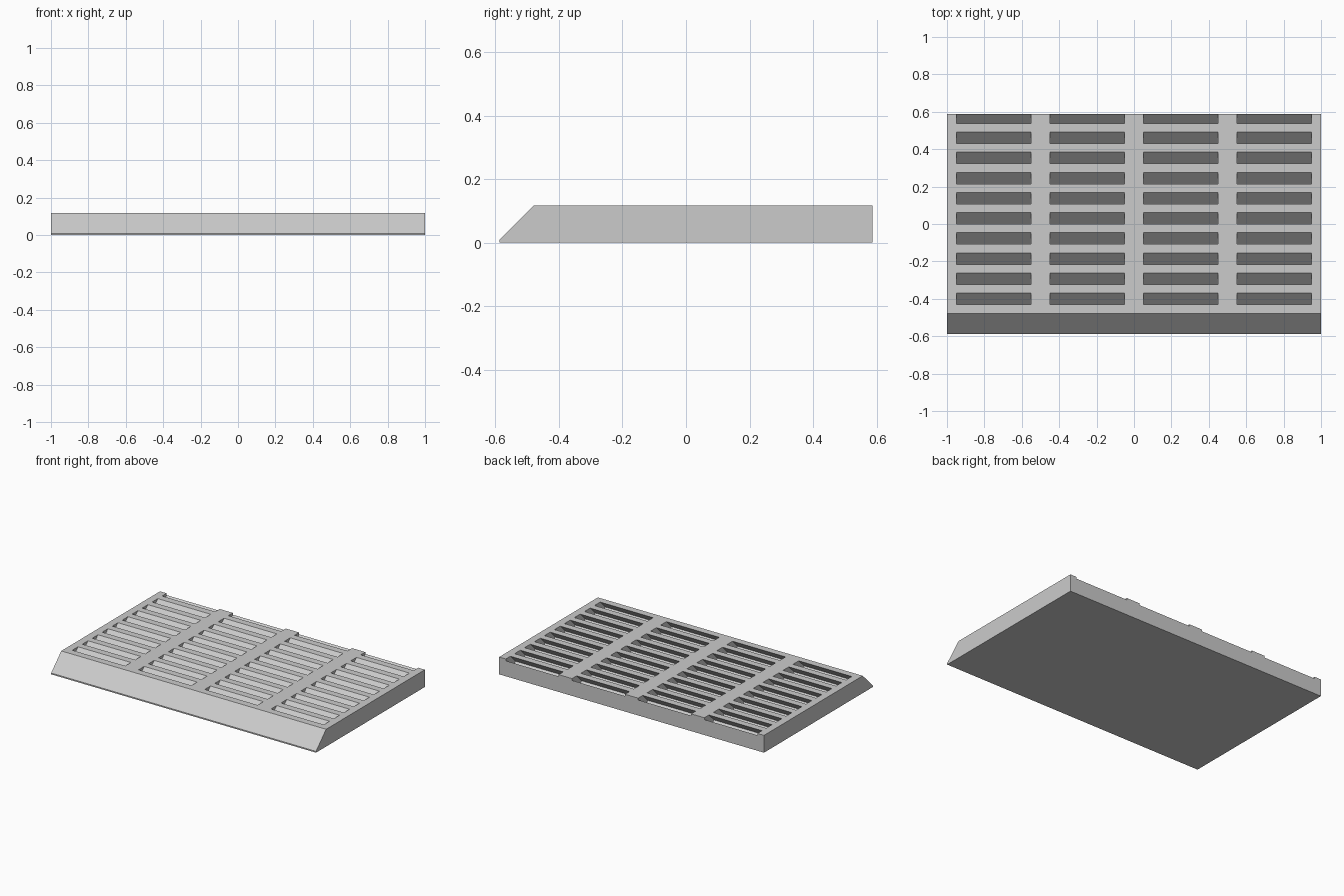
import bpy, bmesh

if "Cube" in bpy.data.objects:
    bpy.data.objects.remove(bpy.data.objects["Cube"])

HALF_Y, TOP, CHAMFER = 0.587, 0.118, 0.109
SLOT_W, DEPTH, PITCH, FIRST = 0.0615, 0.085, 0.1076, -0.369


def extrude_profile(bm, profile, x0, x1):
    """Closed prism from a (y, z) profile, running along x."""
    a = [bm.verts.new((x0, y, z)) for y, z in profile]
    b = [bm.verts.new((x1, y, z)) for y, z in profile]
    bm.faces.new(a)
    bm.faces.new(b[::-1])
    n = len(profile)
    for i in range(n):
        j = (i + 1) % n
        bm.faces.new((a[j], a[i], b[i], b[j]))


def make_object(name, bm):
    bmesh.ops.recalc_face_normals(bm, faces=bm.faces)
    mesh = bpy.data.meshes.new(name)
    bm.to_mesh(mesh)
    bm.free()
    ob = bpy.data.objects.new(name, mesh)
    bpy.context.collection.objects.link(ob)
    return ob


grey = bpy.data.materials.new("light grey")
grey.diffuse_color = (0.6, 0.6, 0.6, 1)
grey.use_nodes = True
grey.node_tree.nodes["Principled BSDF"].inputs["Base Color"].default_value = grey.diffuse_color

# Slab with a sloped front edge
bm = bmesh.new()
extrude_profile(bm, [(-HALF_Y, 0), (HALF_Y, 0), (HALF_Y, TOP),
                     (-HALF_Y + CHAMFER, TOP), (-HALF_Y, TOP - CHAMFER)], -1, 1)
slab = make_object("vent_slab", bm)
slab.data.materials.append(grey)

# Slanted slots: 4 columns by 10 rows, leaning 45 degrees toward the front
bm = bmesh.new()
rise, h = 0.03, SLOT_W / 2
for row in range(10):
    y = FIRST + PITCH * row
    profile = [(y + rise, TOP + rise), (y - DEPTH, TOP - DEPTH),
               (y - DEPTH - h, TOP - DEPTH + h), (y - SLOT_W + rise, TOP + rise)]
    for x in (-0.75, -0.25, 0.25, 0.75):
        extrude_profile(bm, profile, x - 0.2, x + 0.2)
cutter = make_object("slot_cutter", bm)
cutter.data.materials.append(grey)
cutter.hide_render = True

# Cut the slots and keep the result
cut = slab.modifiers.new("slots", 'BOOLEAN')
cut.operation, cut.solver, cut.object = 'DIFFERENCE', 'EXACT', cutter
graph = bpy.context.evaluated_depsgraph_get()
result = bpy.data.meshes.new_from_object(slab.evaluated_get(graph))
slab.modifiers.clear()
slab.data = result
bpy.data.objects.remove(cutter)
